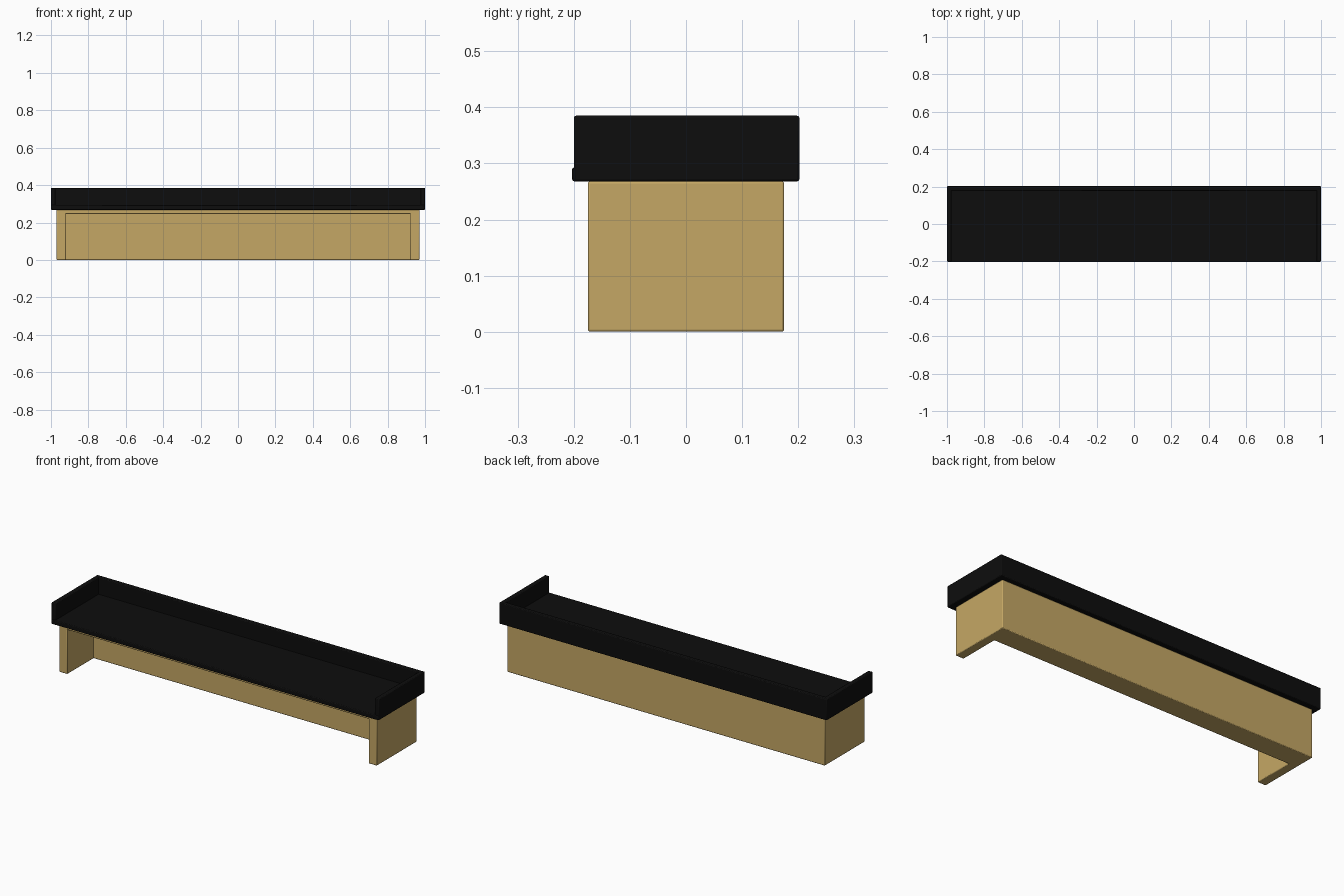
import bpy

if "Cube" in bpy.data.objects:
    bpy.data.objects.remove(bpy.data.objects["Cube"])


def material(name, color):
    m = bpy.data.materials.new(name)
    m.diffuse_color = color
    m.use_nodes = True
    m.node_tree.nodes["Principled BSDF"].inputs["Base Color"].default_value = m.diffuse_color
    return m


wood = material("wood", (0.56, 0.39, 0.13, 1))
black = material("black", (0.004, 0.004, 0.004, 1))


def box(name, x, y, z, mat, bevel=0.004):
    """Softly bevelled box from min/max ranges."""
    lo, hi = zip(x, y, z)
    bpy.ops.mesh.primitive_cube_add(size=1, location=[(a + b) / 2 for a, b in zip(lo, hi)])
    ob = bpy.context.object
    ob.name = name
    ob.scale = [b - a for a, b in zip(lo, hi)]
    bpy.ops.object.transform_apply(location=False, rotation=False, scale=True)
    ob.data.materials.append(mat)
    mod = ob.modifiers.new("edge", "BEVEL")
    mod.width = bevel
    mod.segments = 2
    bpy.ops.object.shade_smooth_by_angle()
    return ob


# Wooden base: end panels, thick back block and top board
for side, s in (("left", -1), ("right", 1)):
    box(side + "_end_panel", sorted((s * 0.92, s * 0.97)), (-0.175, 0.175), (0, 0.268), wood)
box("back_block", (-0.968, 0.968), (0.055, 0.175), (0, 0.268), wood)
box("top_board", (-0.968, 0.968), (-0.175, 0.175), (0.245, 0.268), wood)

# Black tray: floor with a slightly proud front lip, and rim on three sides
box("tray_floor", (-0.998, 0.998), (-0.203, 0.198), (0.268, 0.293), black)
for side, s in (("left", -1), ("right", 1)):
    box(side + "_rim", sorted((s * 0.975, s)), (-0.2, 0.202), (0.268, 0.385), black)
box("back_rim", (-0.998, 0.998), (0.177, 0.202), (0.268, 0.385), black)
